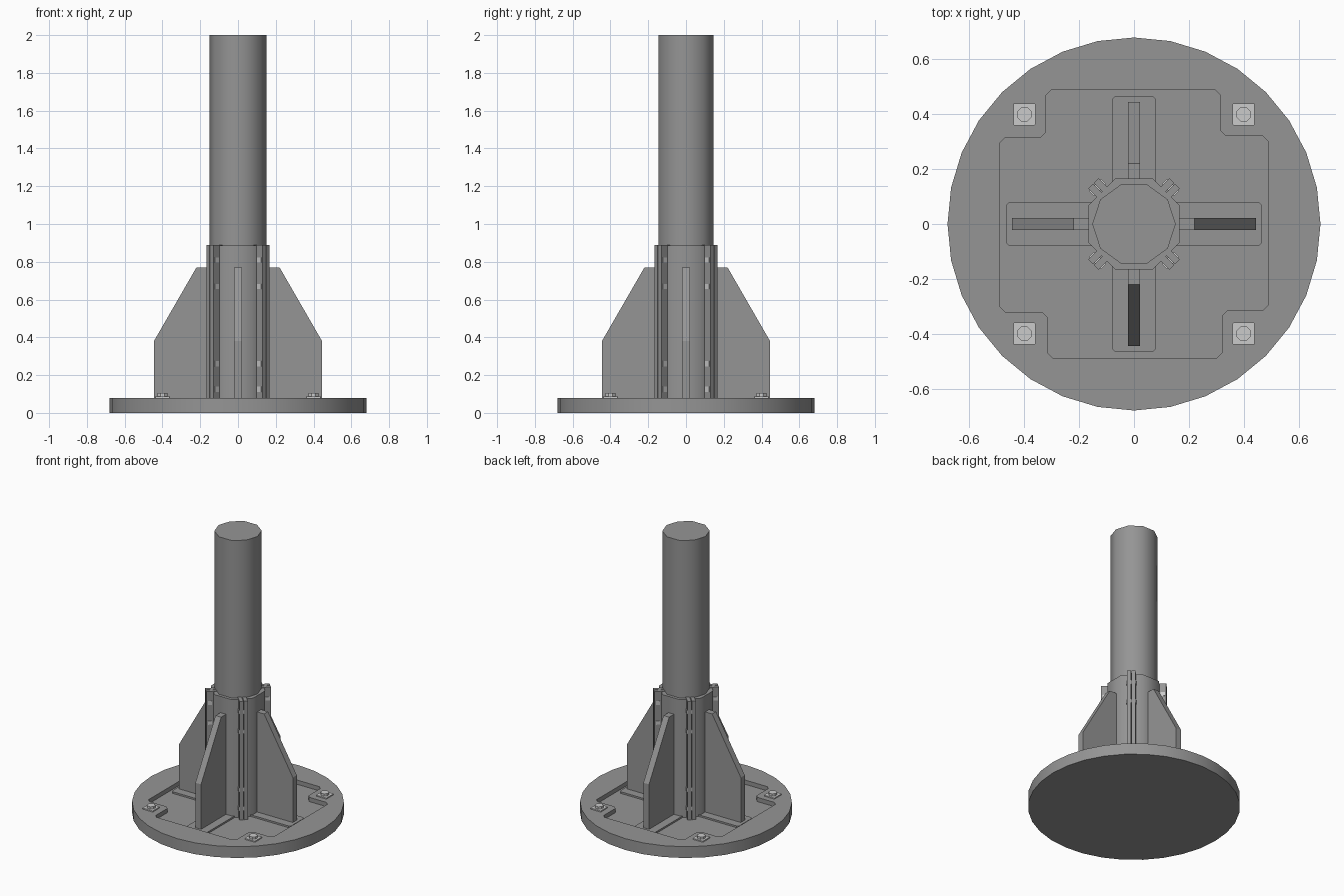
import bpy, bmesh
from math import pi, radians
from mathutils import Matrix, Vector

if "Cube" in bpy.data.objects:
    bpy.data.objects.remove(bpy.data.objects["Cube"])

steel = bpy.data.materials.new("dark_steel")
steel.diffuse_color = (0.3, 0.3, 0.3, 1)
steel.use_nodes = True
steel.node_tree.nodes["Principled BSDF"].inputs["Base Color"].default_value = steel.diffuse_color


def add_object(name, bm, matrix, mat):
    if matrix is not None:
        bm.transform(matrix)
    bmesh.ops.recalc_face_normals(bm, faces=bm.faces)
    me = bpy.data.meshes.new(name)
    bm.to_mesh(me)
    bm.free()
    if mat:
        me.materials.append(mat)
    ob = bpy.data.objects.new(name, me)
    bpy.context.collection.objects.link(ob)
    return ob


def prism(name, outline, z0, z1, matrix=None, mat=steel):
    """Extrude a 2D outline from z0 to z1."""
    bm = bmesh.new()
    face = bm.faces.new([bm.verts.new((x, y, z0)) for x, y in outline])
    new = bmesh.ops.extrude_face_region(bm, geom=[face])["geom"]
    verts = [v for v in new if isinstance(v, bmesh.types.BMVert)]
    bmesh.ops.translate(bm, verts=verts, vec=(0, 0, z1 - z0))
    return add_object(name, bm, matrix, mat)


def smooth(ob):
    bpy.ops.object.select_all(action='DESELECT')
    bpy.context.view_layer.objects.active = ob
    ob.select_set(True)
    bpy.ops.object.shade_smooth_by_angle(angle=radians(50))


def ngon(r, n, start=0.0):
    pts = [Matrix.Rotation(start + 2 * pi * i / n, 2) @ Vector((r, 0)) for i in range(n)]
    return [(p.x, p.y) for p in pts]


def chamfered(x0, x1, y0, y1, c):
    return [(x0 + c, y0), (x1 - c, y0), (x1, y0 + c), (x1, y1 - c),
            (x1 - c, y1), (x0 + c, y1), (x0, y1 - c), (x0, y0 + c)]


def turn(angle):
    return Matrix.Rotation(angle, 4, 'Z')


FLOOR, TOP = 0.05, 0.08

# Round base with a cross-shaped recess
base = prism("base_disc", ngon(0.68, 32), 0, TOP)
quarter = [(0.49, 0.30), (0.47, 0.32), (0.335, 0.32),
           (0.315, 0.34), (0.315, 0.47), (0.295, 0.49)]
cross = []
for k in range(4):
    for p in quarter:
        q = turn(k * pi / 2) @ Vector((p[0], p[1], 0))
        cross.append((q.x, q.y))
cutter = prism("recess_cutter", cross, FLOOR, 0.2)
cutter.hide_render = True
mod = base.modifiers.new("recess", 'BOOLEAN')
mod.operation = 'DIFFERENCE'
mod.solver = 'EXACT'
mod.object = cutter
bpy.context.view_layer.objects.active = base
bpy.ops.object.modifier_apply(modifier=mod.name)
bpy.data.objects.remove(cutter)
smooth(base)

# Pole and the collar around it
smooth(prism("pole", ngon(0.152, 10), FLOOR, 2.0))
smooth(prism("collar", ngon(0.179, 8, pi / 8), FLOOR, 0.885))

rib_profile = [(0.14, FLOOR), (0.445, FLOOR), (0.445, 0.38), (0.22, 0.77), (0.14, 0.77)]
stand_up = Matrix.Rotation(pi / 2, 4, 'X')

for k in range(4):
    straight, diagonal = turn(k * pi / 2), turn(k * pi / 2 + pi / 4)

    # Stiffening rib on its foot pad
    prism(f"rib_{k}", rib_profile, -0.022, 0.022, straight @ stand_up)
    prism(f"rib_pad_{k}", chamfered(0.12, 0.466, -0.081, 0.081, 0.012),
          FLOOR, FLOOR + 0.012, straight)

    # Paired clamp flanges between the ribs
    for side in (-1, 1):
        a, b = side * 0.002, side * 0.027
        prism(f"clamp_flange_{k}_{side}", [(0.14, a), (0.21, a), (0.21, b), (0.14, b)],
              FLOOR, 0.89, diagonal)

    # Clamp bolts through the flanges, left in light grey
    for j, z in enumerate((0.125, 0.26, 0.67, 0.81)):
        place = diagonal @ Matrix.Translation((0.188, 0, z)) @ stand_up
        prism(f"clamp_bolt_{k}_{j}", ngon(0.019, 4, pi / 4), -0.031, 0.031, place, None)

    # Anchor bolt and square washer near the rim, left in light grey
    spot = straight @ Matrix.Translation((0.4, 0.4, 0))
    prism(f"washer_{k}", chamfered(-0.04, 0.04, -0.04, 0.04, 0.002),
          TOP - 0.01, 0.088, spot, None)
    prism(f"anchor_bolt_{k}", ngon(0.028, 8, pi / 8), TOP - 0.01, 0.104, spot, None)
